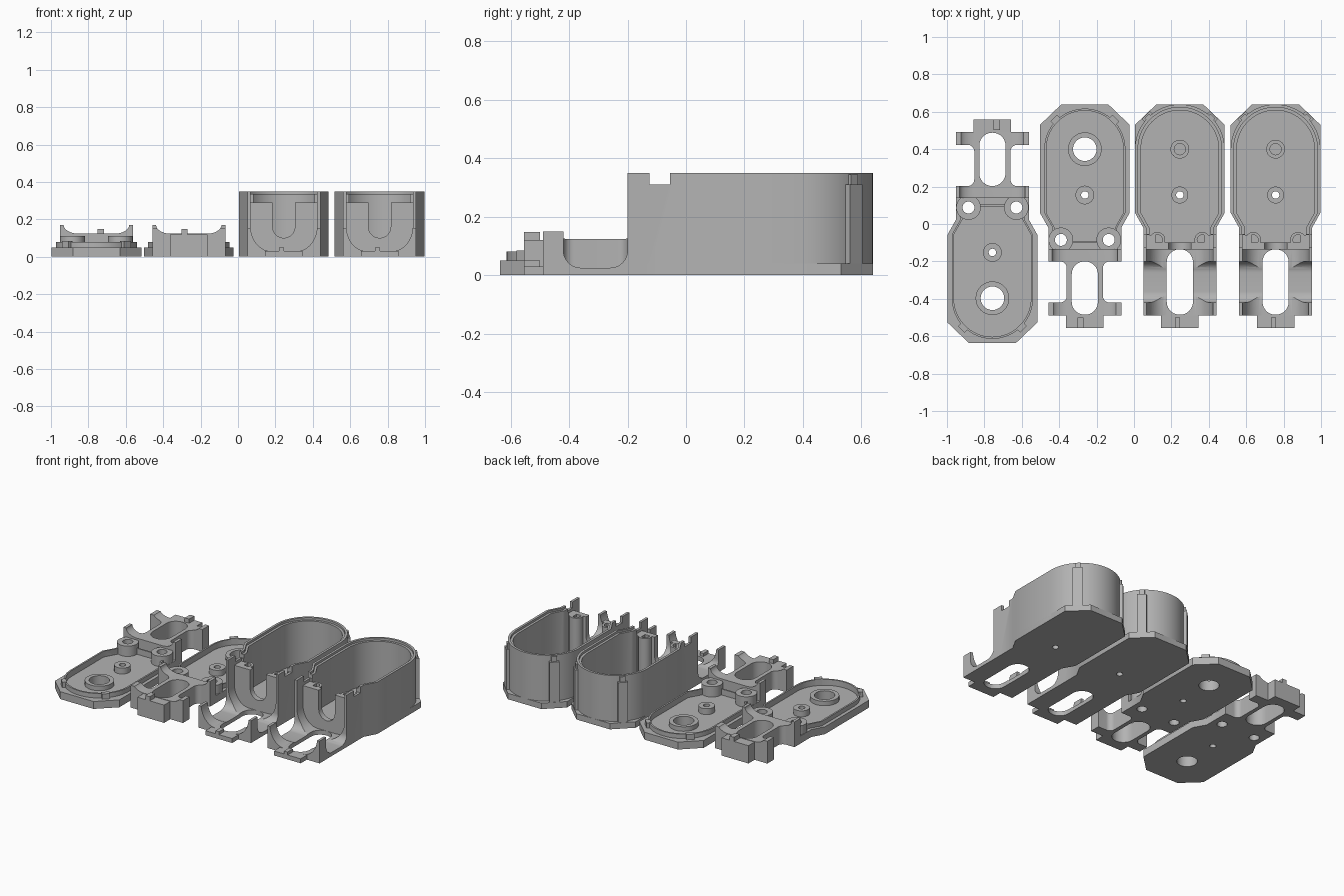
import bpy, bmesh
from math import sin, cos, pi
from mathutils import Matrix

old = bpy.data.objects.get("Cube")
if old:
    bpy.data.objects.remove(old, do_unlink=True)

grey = bpy.data.materials.new("plain_grey")
grey.use_nodes = True
grey.diffuse_color = (0.45, 0.45, 0.45, 1)
grey.node_tree.nodes["Principled BSDF"].inputs["Base Color"].default_value = (0.45, 0.45, 0.45, 1)


def prism(name, pts, lo, hi, axis="z"):
    """Extrude a 2D outline along an axis."""
    place = {"z": lambda u, v, w: (u, v, w),
             "y": lambda u, v, w: (u, w, v),
             "x": lambda u, v, w: (w, u, v)}[axis]
    bm = bmesh.new()
    face = bm.faces.new([bm.verts.new(place(u, v, lo)) for u, v in pts])
    top = bmesh.ops.extrude_face_region(bm, geom=[face])
    move = place(0, 0, hi - lo)
    bmesh.ops.translate(bm, vec=move, verts=[g for g in top["geom"] if isinstance(g, bmesh.types.BMVert)])
    bmesh.ops.recalc_face_normals(bm, faces=bm.faces)
    me = bpy.data.meshes.new(name)
    bm.to_mesh(me)
    bm.free()
    me.materials.append(grey)
    ob = bpy.data.objects.new(name, me)
    bpy.context.collection.objects.link(ob)
    return ob


def cut(ob, *cutters):
    """Subtract the cutters and remove them."""
    for c in cutters:
        m = ob.modifiers.new("cut", "BOOLEAN")
        m.operation, m.solver, m.object = "DIFFERENCE", "EXACT", c
        bpy.context.view_layer.update()
        me = bpy.data.meshes.new_from_object(ob.evaluated_get(bpy.context.evaluated_depsgraph_get()))
        ob.modifiers.clear()
        ob.data = me
        bpy.data.objects.remove(c, do_unlink=True)
    return ob


def rect(x0, x1, y0, y1):
    return [(x0, y0), (x1, y0), (x1, y1), (x0, y1)]


def arc(cx, cy, rx, ry, a, b, n=10):
    return [(cx + rx * cos(a + (b - a) * i / n), cy + ry * sin(a + (b - a) * i / n)) for i in range(n + 1)]


def rounded(x0, x1, y0, y1, r):
    return (arc(x1 - r, y0 + r, r, r, -pi / 2, 0) + arc(x1 - r, y1 - r, r, r, 0, pi / 2)
            + arc(x0 + r, y1 - r, r, r, pi / 2, pi) + arc(x0 + r, y0 + r, r, r, pi, 1.5 * pi))


def disc(x, y, r):
    return arc(x, y, r, r, 0, 2 * pi, 32)[:-1]


def mirrored(half):
    return half + [(-x, y) for x, y in reversed(half)]


def body(r, front):
    """Round-ended case outline with a narrower neck."""
    side = [(r - 0.045, front), (r - 0.045, -0.02), (r, 0.06)]
    return side + arc(0, 0.4, r, r, 0, pi, 36) + [(-x, y) for x, y in reversed(side)]


def tube(name, x, y, ro, ri, lo, hi):
    return cut(prism(name, disc(x, y, ro), lo, hi), prism("hole", disc(x, y, ri), lo - 0.1, hi + 0.1))


def corner_block(name, side, r0, r1, width, lo, hi):
    """Block on the rounded end, turned to face a corner."""
    ob = prism(name, rect(r0, r1, -width / 2, width / 2), lo, hi)
    ob.data.transform(Matrix.Translation((0, 0.4, 0)) @ Matrix.Rotation(pi / 4 if side > 0 else 3 * pi / 4, 4, "Z"))
    return ob


PLATE = mirrored([(0.195, -0.135), (0.195, -0.02), (0.24, 0.06), (0.24, 0.53), (0.125, 0.64)])


def make_box():
    # Floor with chamfered corners, and its drain hole
    parts = [cut(prism("box_floor", PLATE, 0, 0.04), prism("hole", disc(0, 0.155, 0.02), -1, 1))]
    # Wall with rebated rim, side notches, low front and cable slot
    wall = prism("box_wall", body(0.24, -0.135), 0.01, 0.35)
    slot = arc(0, 0.16, 0.06, 0.06, pi, 2 * pi) + [(0.06, 0.5), (-0.06, 0.5)]
    cut(wall, prism("cavity", body(0.208, -0.1), -0.1, 0.5),
        prism("rebate", body(0.224, -0.115), 0.335, 0.5),
        prism("low_front", rect(-0.178, 0.178, -0.3, -0.06), 0.29, 0.5),
        prism("notch", rect(-0.125, -0.055, 0.31, 0.5), -0.4, 0.4, "x"),
        prism("slot", slot, -0.3, 0, "y"))
    parts.append(wall)
    # Cradle: one U section, cut sideways to leave wings and front horns
    half = [(0.195, 0), (0.195, 0.35), (0.178, 0.35)] + arc(0.07, 0.165, 0.108, 0.135, 0, -pi / 2)
    cradle = prism("box_cradle", mirrored(half), -0.49, -0.13, "y")
    side = ([(-0.6, 0.15), (-0.42, 0.15)] + arc(-0.36, 0.085, 0.06, 0.06, pi, 1.5 * pi)
            + arc(-0.26, 0.085, 0.06, 0.06, -pi / 2, 0) + [(-0.2, 0.5), (-0.6, 0.5)])
    cut(cradle, prism("side_cut", side, -0.4, 0.4, "x"),
        prism("slot", rounded(-0.07, 0.07, -0.485, -0.135, 0.069), -0.1, 0.2))
    parts.append(cradle)
    parts.append(prism("box_front_tongue", rect(-0.1, 0.1, -0.555, -0.488), 0, 0.03))
    parts.append(prism("box_front_tab", rect(-0.025, 0.002, -0.555, -0.5), 0.02, 0.05))
    # Floor bosses
    parts.append(tube("box_rear_boss", 0, 0.4, 0.05, 0.03, 0.03, 0.08))
    parts.append(tube("box_middle_boss", 0, 0.155, 0.045, 0.02, 0.03, 0.08))
    for s in (-1, 1):
        # Screw posts and corner clips
        post = prism("box_screw_post", disc(s * 0.12, -0.085, 0.042), 0.03, 0.29)
        parts.append(cut(post, prism("hole", disc(s * 0.12, -0.085, 0.027), 0.15, 0.4)))
        parts.append(prism("box_post_web", rect(*sorted((s * 0.13, s * 0.17)), -0.11, -0.06), 0.03, 0.29))
        parts.append(corner_block("box_corner_rib", s, 0.225, 0.258, 0.06, 0.03, 0.31))
        parts.append(corner_block("box_corner_clip", s, 0.225, 0.25, 0.035, 0.3, 0.345))
    return parts


def make_lid():
    holes = [(0, 0.4, 0.063), (0, 0.155, 0.02), (-0.128, -0.085, 0.032), (0.128, -0.085, 0.032)]
    # Plate with shallow pocket and through holes
    plate = prism("lid_plate", PLATE, 0, 0.05)
    cut(plate, prism("pocket", body(0.206, -0.09), 0.04, 0.2),
        *[prism("hole", disc(*h), -0.1, 0.2) for h in holes])
    # Locating lip
    lip = prism("lid_lip", body(0.217, -0.1), 0.03, 0.08)
    cut(lip, prism("inner", body(0.206, -0.09), -0.1, 0.2),
        *[prism("hole", disc(*h), -0.1, 0.2) for h in holes])
    parts = [plate, lip]
    # Raised bosses
    for (x, y, r), ro, top in zip(holes, (0.09, 0.05, 0.066, 0.066), (0.07, 0.08, 0.11, 0.11)):
        parts.append(tube("lid_boss", x, y, ro, r, 0.03, top))
    # Bracket: horned section with side openings and a long slot
    half = [(0.195, 0), (0.195, 0.17), (0.175, 0.17)] + arc(0.095, 0.17, 0.08, 0.047, 0, -pi / 2)
    bracket = prism("lid_bracket", mirrored(half), -0.49, -0.135, "y")
    cut(bracket, prism("right_opening", rounded(-0.4, -0.097, -0.42, -0.2, 0.035), -0.1, 0.3),
        prism("left_opening", rounded(0.097, 0.4, -0.42, -0.2, 0.035), -0.1, 0.3),
        prism("slot", rounded(-0.07, 0.07, -0.485, -0.2, 0.069), -0.1, 0.3),
        prism("horn_top", rect(-0.4, 0.4, -0.6, -0.41), 0.15, 0.3))
    parts.append(bracket)
    parts.append(prism("lid_end_block", rect(-0.1, 0.1, -0.555, -0.488), 0, 0.12))
    parts.append(prism("lid_end_tab", rect(-0.04, -0.007, -0.555, -0.5), 0.1, 0.148))
    for s in (-1, 1):
        parts.append(corner_block("lid_corner_clip", s, 0.205, 0.235, 0.05, 0.04, 0.085))
    return parts


def smooth(parts):
    bpy.ops.object.select_all(action="DESELECT")
    for ob in parts:
        ob.select_set(True)
    bpy.context.view_layer.objects.active = parts[0]
    bpy.ops.object.shade_smooth_by_angle(angle=pi / 6)


def place_pair(parts, first, second):
    """Put the parts in one place and linked copies in another."""
    smooth(parts)
    for ob in parts:
        twin = ob.copy()
        bpy.context.collection.objects.link(twin)
        ob.matrix_world = first
        twin.matrix_world = second


place_pair(make_box(), Matrix.Translation((0.245, 0, 0)), Matrix.Translation((0.757, 0, 0)))
place_pair(make_lid(), Matrix.Translation((-0.263, 0, 0)),
           Matrix.Translation((-0.757, 0.003, 0)) @ Matrix.Rotation(pi, 4, "Z"))
